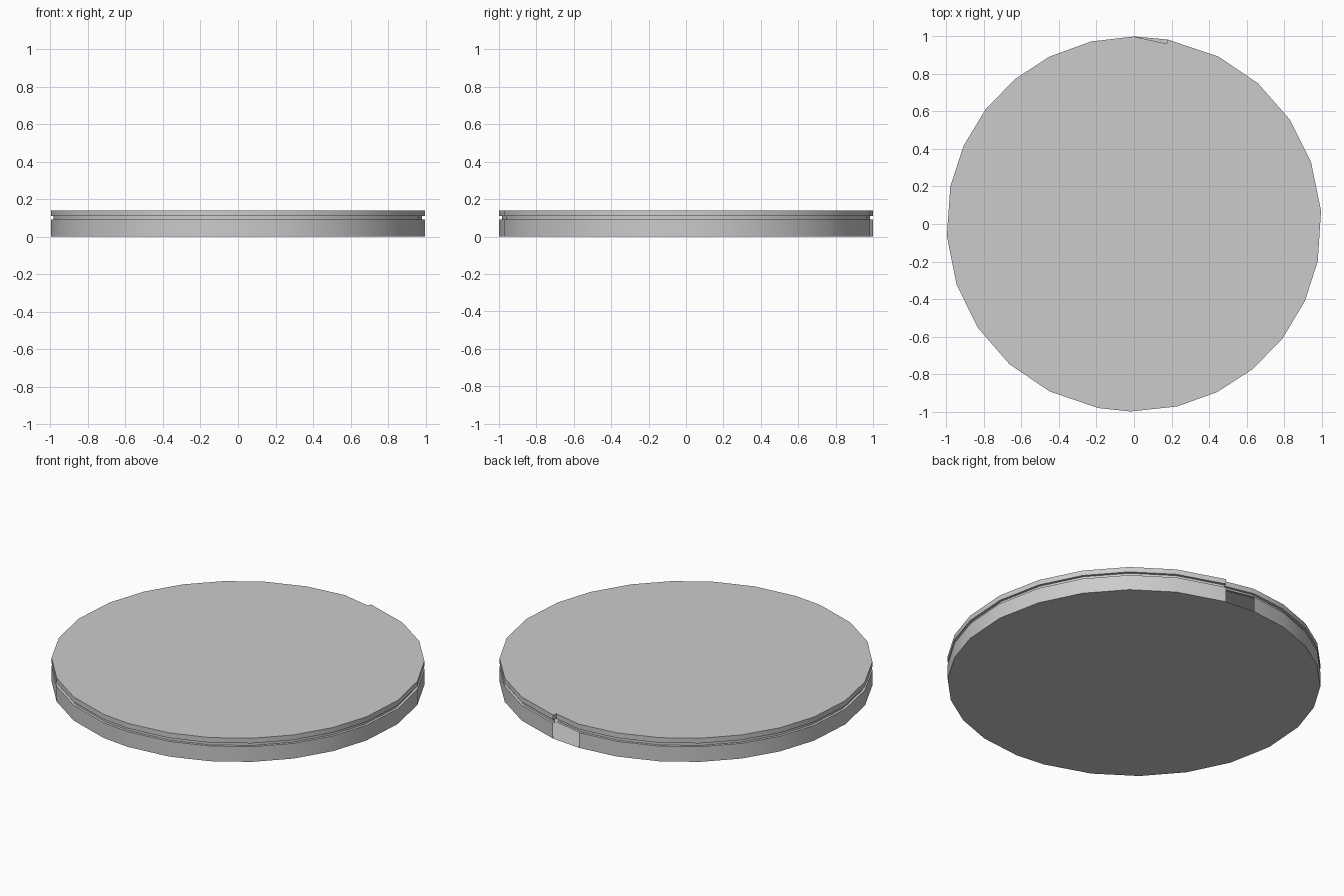
import bpy, bmesh, math

if "Cube" in bpy.data.objects:
    bpy.data.objects.remove(bpy.data.objects["Cube"])

# uneven corner angles around the hand-cut disc, counter-clockwise from the back
ANGLES = [90, 103.3, 116.8, 129.3, 142.3, 155.2, 168.4, 183.6, 198.8, 213.5,
          228.3, 243.2, 259, 268.9, 283.3, 296.3, 309.3, 322.3, 335.7, 348.5,
          364, 379.2, 394, 408.6, 423.2, 439.6]
# side profile: (radius, height), with a thin groove under the top rim
PROFILE = [(1, 0), (1, 0.09), (0.985, 0.09), (0.985, 0.11), (1, 0.11), (1, 0.14)]


def polar(deg, r, z):
    a = math.radians(deg)
    return (r * math.cos(a), r * math.sin(a), z)


def make_object(name, bm):
    mesh = bpy.data.meshes.new(name)
    bm.to_mesh(mesh)
    bm.free()
    obj = bpy.data.objects.new(name, mesh)
    bpy.context.collection.objects.link(obj)
    bpy.ops.object.select_all(action='DESELECT')
    obj.select_set(True)
    bpy.context.view_layer.objects.active = obj
    bpy.ops.object.shade_smooth_by_angle(angle=math.radians(30))
    return obj


bm = bmesh.new()

# grooved side wall, left open between the last and first corner
rings = [[bm.verts.new(polar(a, r, z)) for a in ANGLES] for r, z in PROFILE]
for low, high in zip(rings, rings[1:]):
    for i in range(len(ANGLES) - 1):
        bm.faces.new((low[i], low[i + 1], high[i + 1], high[i]))

# floor and top, the top cut back slightly at the open gap
bm.faces.new(rings[0][::-1])
step = [bm.verts.new(polar(79.6, 0.977, z)) for r, z in PROFILE[1:]]
bm.faces.new(rings[-1] + [step[-1]])

# narrow rim strip above the gap, and its end step
step[1].co = polar(79.6, 0.962, 0.09)
step[2].co = polar(79.6, 0.962, 0.11)
for k in range(4):
    bm.faces.new((step[k], rings[k + 1][0], rings[k + 2][0], step[k + 1]))
bm.faces.new((rings[4][-1], step[3], step[4], rings[5][-1]))

make_object("grooved_disc", bm)
